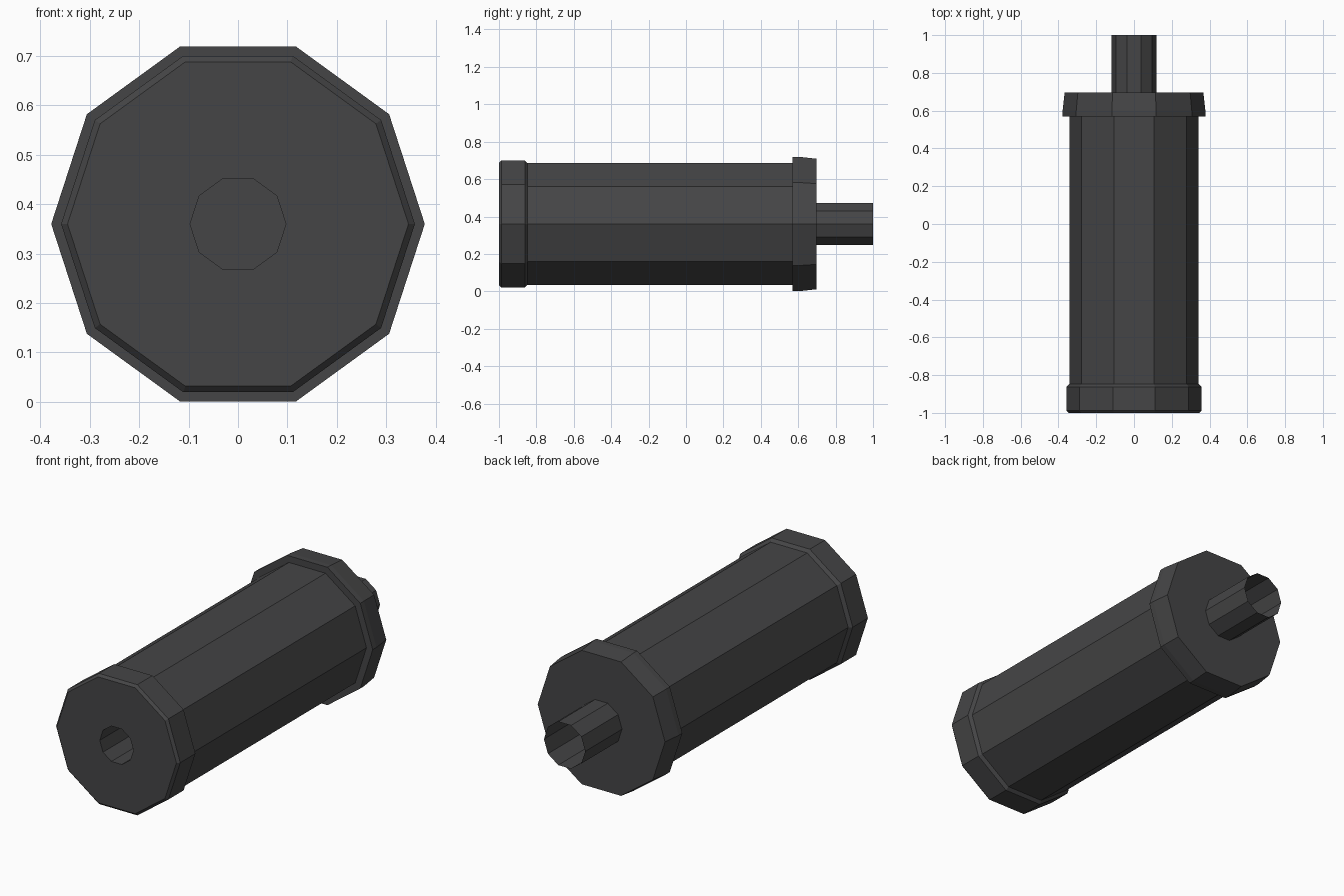
import bpy, bmesh
from math import cos, sin, pi

if "Cube" in bpy.data.objects:
    bpy.data.objects.remove(bpy.data.objects["Cube"])

SIDES = 10
CZ = 0.36  # height of the long axis


def lathe(name, profile, cap_start=False, cap_end=False, smooth=False):
    """Spin (radius, y) points round the y axis as a ten-sided shell."""
    bm = bmesh.new()
    rings = [[bm.verts.new((r * cos(2 * pi * i / SIDES), y,
                            CZ + r * sin(2 * pi * i / SIDES)))
              for i in range(SIDES)] for r, y in profile]
    for a, b in zip(rings, rings[1:]):
        for i in range(SIDES):
            j = (i + 1) % SIDES
            bm.faces.new((a[i], b[i], b[j], a[j]))
    if cap_start:
        bm.faces.new(rings[0])
    if cap_end:
        bm.faces.new(rings[-1][::-1])
    me = bpy.data.meshes.new(name)
    bm.to_mesh(me)
    bm.free()
    ob = bpy.data.objects.new(name, me)
    bpy.context.collection.objects.link(ob)
    mat = bpy.data.materials.get("dark_metal") or bpy.data.materials.new("dark_metal")
    mat.diffuse_color = (0.06, 0.06, 0.062, 1)
    mat.use_nodes = True
    mat.node_tree.nodes["Principled BSDF"].inputs["Base Color"].default_value = mat.diffuse_color
    me.materials.append(mat)
    return ob


# Front cap with chamfered rims and a blind bore
lathe("front_cap", [(0.097, -0.6), (0.097, -1.0), (0.345, -1.0), (0.358, -0.987),
                    (0.358, -0.862), (0.342, -0.847)], cap_start=True)
# Main tube
lathe("main_tube", [(0.342, -0.847), (0.342, 0.57)])
# Rear collar tapering toward the back
lathe("rear_collar", [(0.342, 0.57), (0.378, 0.57), (0.378, 0.60), (0.367, 0.697)],
      cap_end=True)
# Open-ended mounting stem
lathe("mounting_stem", [(0.119, 0.697), (0.119, 1.0)])
